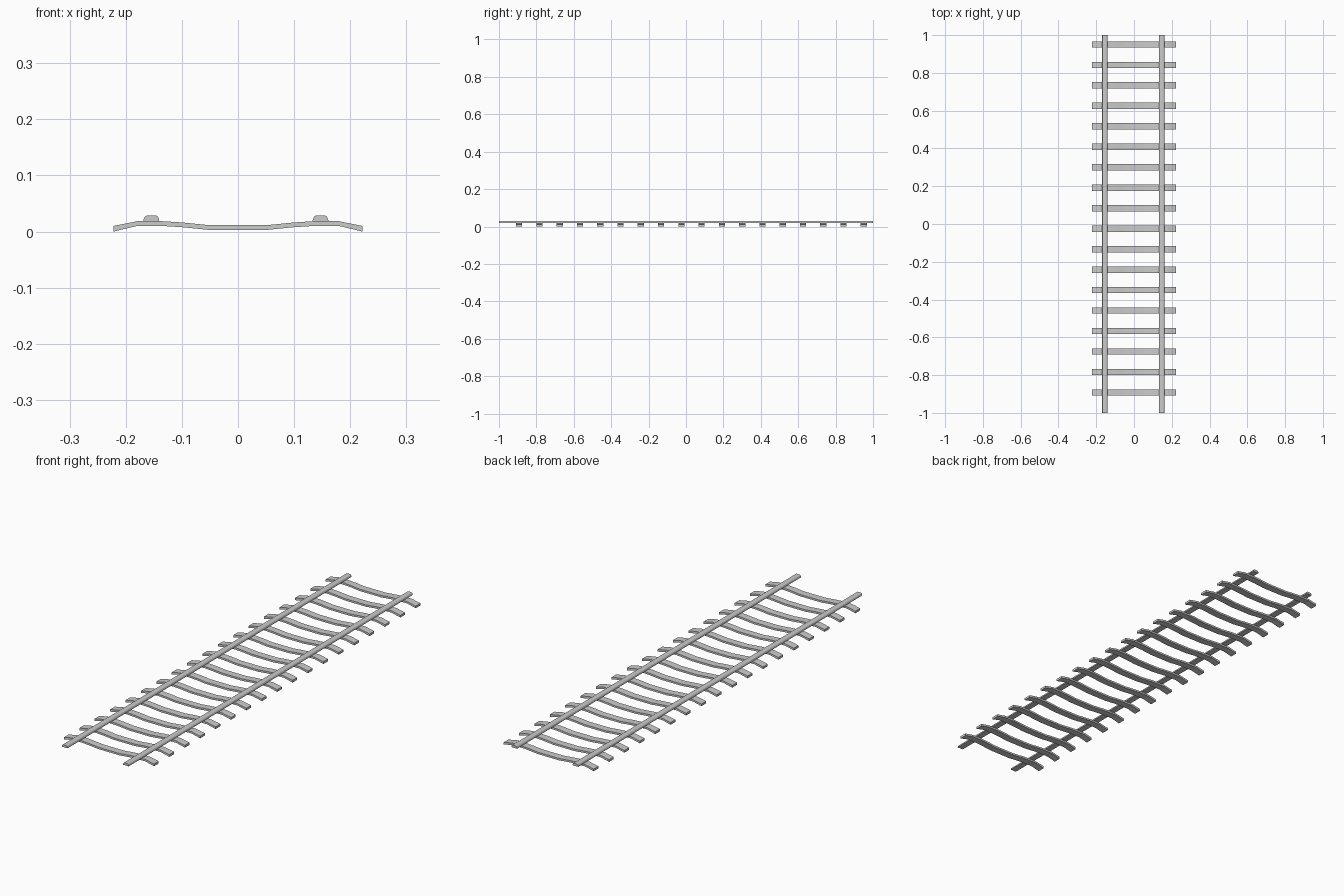
import bpy, bmesh

if "Cube" in bpy.data.objects:
    bpy.data.objects.remove(bpy.data.objects["Cube"])


def extrude_profile(name, pts, y0, y1):
    """Closed XZ outline extruded along Y."""
    bm = bmesh.new()
    face = bm.faces.new([bm.verts.new((x, y0, z)) for x, z in pts])
    res = bmesh.ops.extrude_face_region(bm, geom=[face])
    moved = [g for g in res["geom"] if isinstance(g, bmesh.types.BMVert)]
    bmesh.ops.translate(bm, verts=moved, vec=(0, y1 - y0, 0))
    bmesh.ops.recalc_face_normals(bm, faces=bm.faces)
    mesh = bpy.data.meshes.new(name)
    bm.to_mesh(mesh)
    bm.free()
    obj = bpy.data.objects.new(name, mesh)
    bpy.context.collection.objects.link(obj)
    return obj


# Sleepers: bowed strip, dipping in the middle and drooping at the ends
COUNT, FIRST, PITCH, HALF_DEPTH = 18, -0.892, 0.1084, 0.0165
THICK = 0.0085
half = [(0.222, 0.0015), (0.180, 0.0100), (0.135, 0.0100),
        (0.100, 0.0078), (0.052, 0.0030)]
under = half + [(-x, z) for x, z in reversed(half)]
outline = under + [(x, z + THICK) for x, z in reversed(under)]
# Ends are cut slightly deeper so they touch the ground
outline[0] = (0.222, 0.0)
outline[len(under) - 1] = (-0.222, 0.0)

sleeper = extrude_profile("sleeper_01", outline, -HALF_DEPTH, HALF_DEPTH)
sleeper.location.y = FIRST
for i in range(1, COUNT):
    copy = bpy.data.objects.new(f"sleeper_{i + 1:02d}", sleeper.data)
    copy.location.y = FIRST + i * PITCH
    bpy.context.collection.objects.link(copy)

# Rails: low section with chamfered shoulders
half_rail = [(0.0142, 0.018), (0.0135, 0.0225), (0.0115, 0.0265), (0.0085, 0.0285)]
rail_outline = half_rail + [(-x, z) for x, z in reversed(half_rail)]
for name, cx in (("left_rail", -0.1545), ("right_rail", 0.147)):
    rail = extrude_profile(name, rail_outline, -1.0, 1.0)
    rail.location.x = cx
